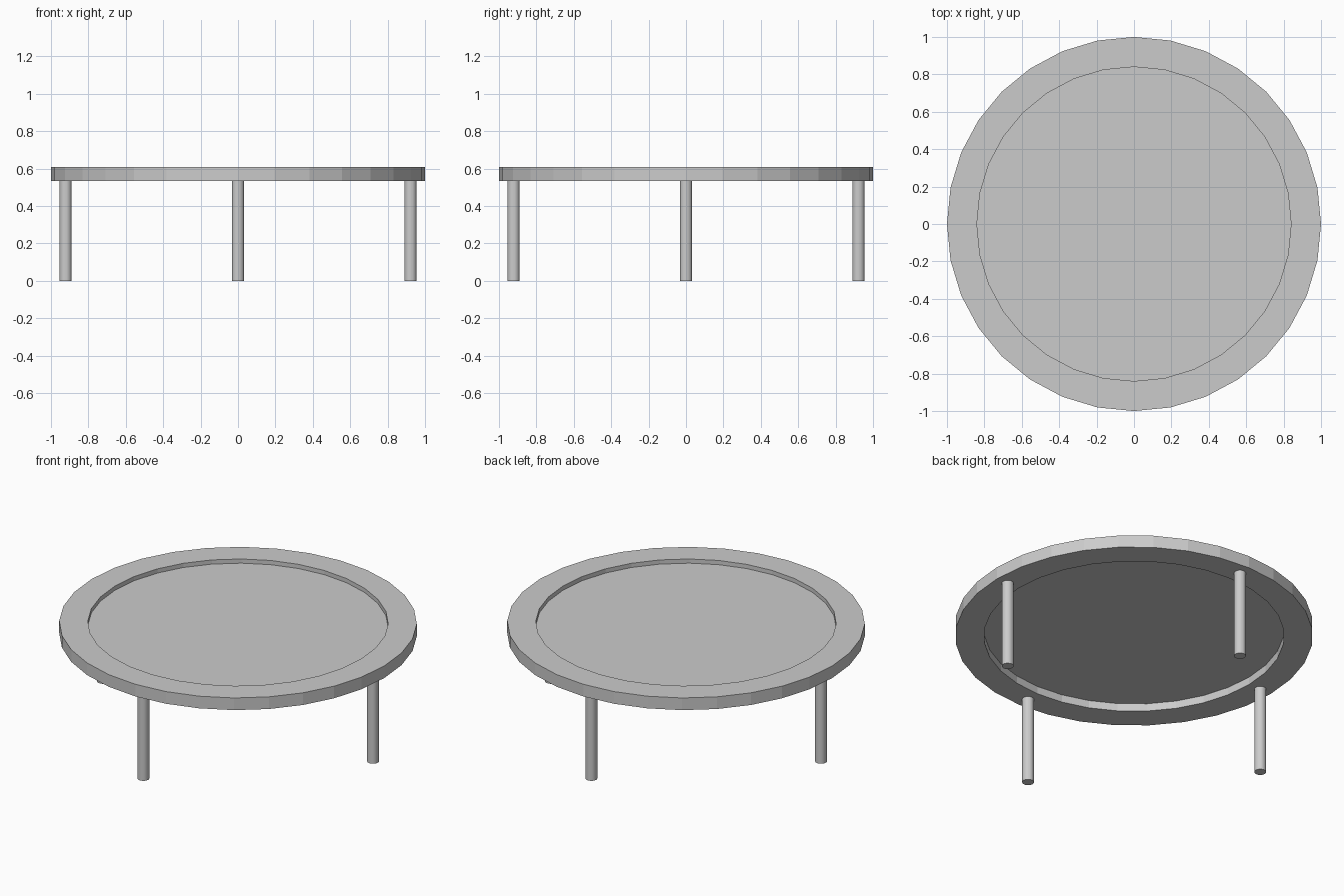
import bpy
import bmesh
from math import cos, sin, pi

if "Cube" in bpy.data.objects:
    bpy.data.objects.remove(bpy.data.objects["Cube"])

SIDES = 32
RIM_OUTER, RIM_INNER = 1.0, 0.84
RIM_BOTTOM, RIM_TOP = 0.535, 0.61
PANEL_Z = 0.583
LEG_OFFSET, LEG_RADIUS = 0.922, 0.033


def make_object(name, bm):
    bmesh.ops.recalc_face_normals(bm, faces=bm.faces)
    mesh = bpy.data.meshes.new(name)
    bm.to_mesh(mesh)
    bm.free()
    obj = bpy.data.objects.new(name, mesh)
    bpy.context.collection.objects.link(obj)
    return obj


def ring_of_verts(bm, radius, z):
    return [bm.verts.new((radius * cos(2 * pi * i / SIDES),
                          radius * sin(2 * pi * i / SIDES), z))
            for i in range(SIDES)]


# Tabletop rim: rectangular profile swept around the axis
bm = bmesh.new()
profile = [(RIM_OUTER, RIM_BOTTOM), (RIM_OUTER, RIM_TOP),
           (RIM_INNER, RIM_TOP), (RIM_INNER, RIM_BOTTOM)]
rings = [ring_of_verts(bm, r, z) for r, z in profile]
for k, ring in enumerate(rings):
    following = rings[(k + 1) % len(rings)]
    for i in range(SIDES):
        j = (i + 1) % SIDES
        bm.faces.new((ring[i], ring[j], following[j], following[i]))
make_object("tabletop_rim", bm)

# Thin inset panel, recessed from both faces of the rim
bm = bmesh.new()
bm.faces.new(ring_of_verts(bm, RIM_INNER, PANEL_Z))
panel = make_object("inset_panel", bm)
thickness = panel.modifiers.new("thickness", 'SOLIDIFY')
thickness.thickness = 0.002
thickness.offset = 0

# Four slim round legs under the rim
for name, dx, dy in (("front_leg", 0, -1), ("right_leg", 1, 0),
                     ("back_leg", 0, 1), ("left_leg", -1, 0)):
    bpy.ops.mesh.primitive_cylinder_add(
        vertices=SIDES, radius=LEG_RADIUS, depth=RIM_BOTTOM,
        location=(dx * LEG_OFFSET, dy * LEG_OFFSET, RIM_BOTTOM / 2))
    bpy.context.object.name = name
